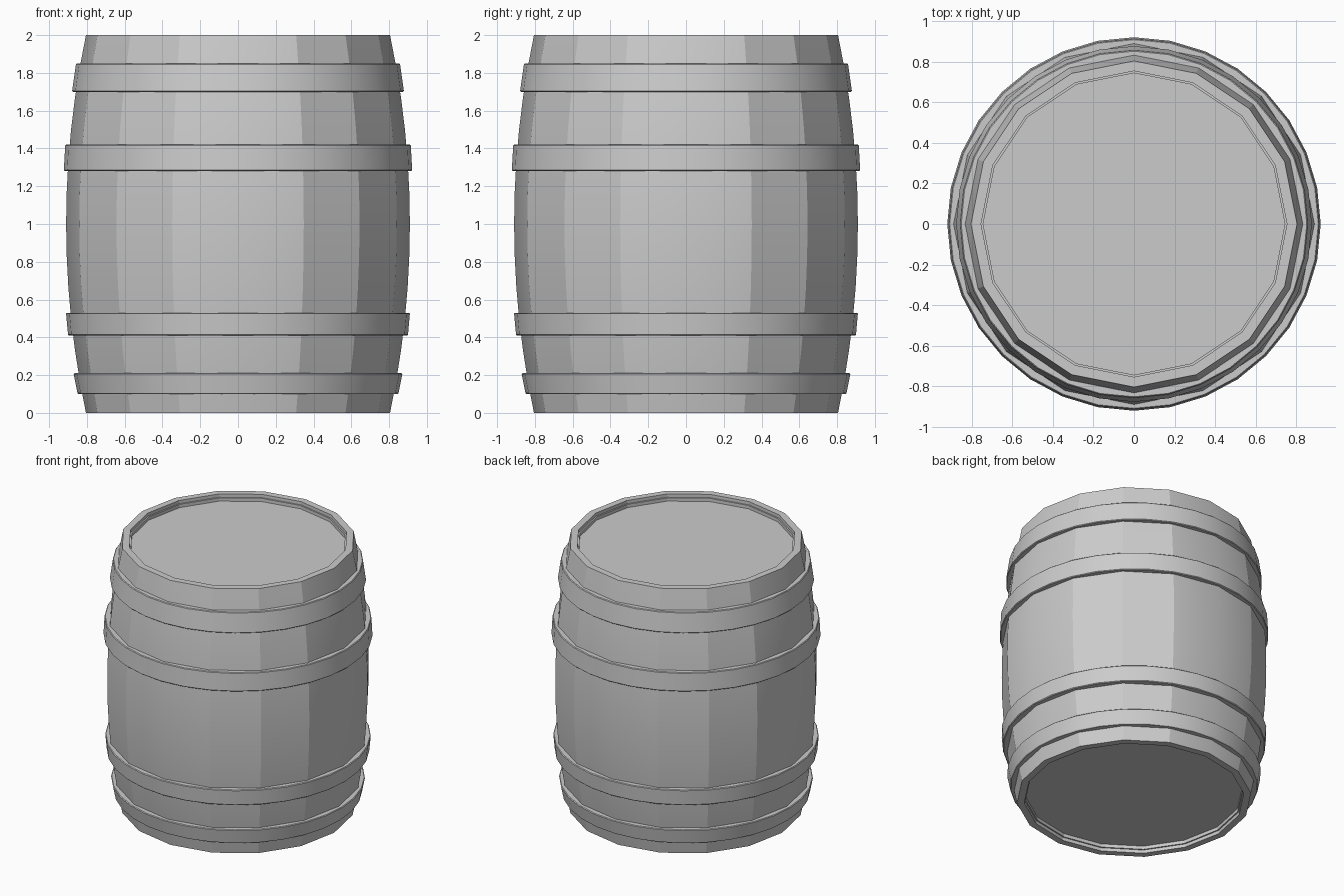
import bpy, bmesh, math

cube = bpy.data.objects.get("Cube")
if cube:
    bpy.data.objects.remove(cube)

GREY = (0.6, 0.6, 0.6, 1)
mat = bpy.data.materials.new("plain_grey")
mat.use_nodes = True
mat.diffuse_color = GREY
mat.node_tree.nodes["Principled BSDF"].inputs["Base Color"].default_value = GREY


def lathe(name, profile, sides, closed):
    """Spin an (r, z) profile around z; open profiles get capped ends."""
    bm = bmesh.new()
    rings = [[bm.verts.new((r * math.cos(math.tau * i / sides),
                            r * math.sin(math.tau * i / sides), z))
              for i in range(sides)] for r, z in profile]
    pairs = list(zip(rings, rings[1:]))
    if closed:
        pairs.append((rings[-1], rings[0]))
    for a, b in pairs:
        for i in range(sides):
            j = (i + 1) % sides
            bm.faces.new((a[i], a[j], b[j], b[i]))
    if not closed:
        bm.faces.new(rings[0])
        bm.faces.new(rings[-1])
    bmesh.ops.recalc_face_normals(bm, faces=bm.faces)
    for f in bm.faces:
        f.smooth = True
    for e in bm.edges:
        e.smooth = e.calc_face_angle(0) < math.radians(20)
    mesh = bpy.data.meshes.new(name)
    mesh.materials.append(mat)
    obj = bpy.data.objects.new(name, mesh)
    bpy.context.collection.objects.link(obj)
    return obj, bm


def finish(obj, bm):
    bm.to_mesh(obj.data)
    bm.free()


# Barrel: bulging staves with recessed heads at both ends
STEPS = 12
side = [(0.91 - 0.105 * (z - 1) ** 2, z) for z in (2 * k / STEPS for k in range(STEPS + 1))]
lip = [(0.755, 0), (0.755, 0.025), (0.745, 0.025), (0.745, 0.05)]
profile = lip[::-1] + side + [(r, 2 - z) for r, z in lip]
body, bm = lathe("barrel_body", profile, 16, False)
# Stave seams are crisp, except the ones on the main axes
for e in bm.edges:
    a, b = (v.co for v in e.verts)
    if abs(a.z - b.z) > 0.1:
        e.smooth = min(abs(a.x), abs(a.y)) < 0.01
finish(body, bm)

# Hoops: name, bottom z, top z, bottom radius, top radius
HOOPS = [("bottom_hoop", 0.10, 0.21, 0.85, 0.87),
         ("lower_hoop", 0.41, 0.53, 0.90, 0.91),
         ("upper_hoop", 1.28, 1.42, 0.922, 0.915),
         ("top_hoop", 1.70, 1.85, 0.878, 0.858)]
for name, z0, z1, r0, r1 in HOOPS:
    bevel = 0.005
    ring = [(r0 - 0.07, z0), (r0 - bevel, z0), (r0, z0 + bevel),
            (r1, z1 - bevel), (r1 - bevel, z1), (r1 - 0.07, z1)]
    finish(*lathe(name, ring, 32, True))
